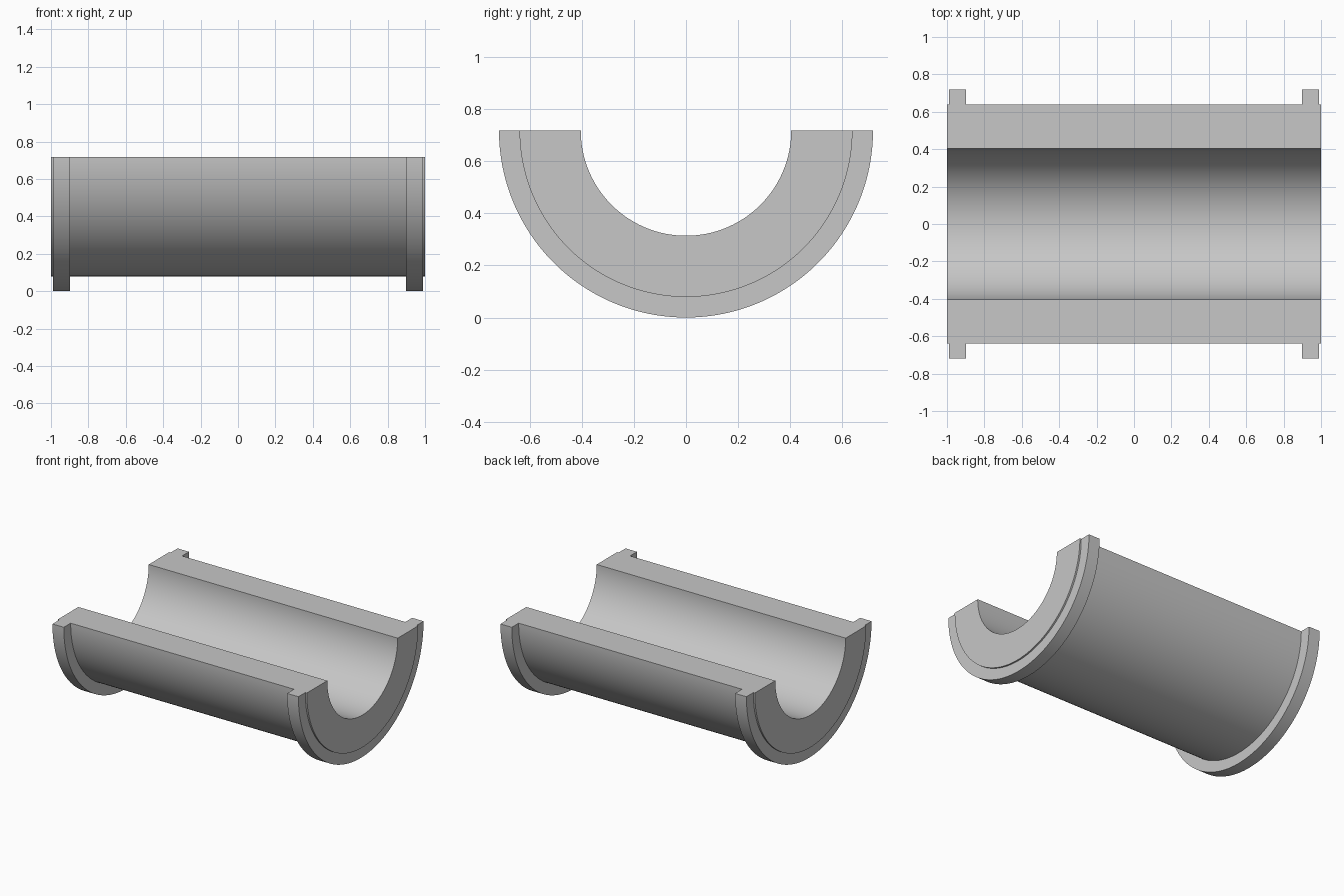
import bpy, bmesh, math

if "Cube" in bpy.data.objects:
    bpy.data.objects.remove(bpy.data.objects["Cube"])

R_IN, R_OUT, R_FLANGE = 0.404, 0.639, 0.718
X_END, X_F1, X_F0 = 1.0, 0.988, 0.897
SEGMENTS = 96

# Half of the wall cross-section as (x, radius), then mirrored along x
half = [(X_F0, R_OUT), (X_F0, R_FLANGE), (X_F1, R_FLANGE),
        (X_F1, R_OUT), (X_END, R_OUT), (X_END, R_IN)]
profile = half + [(-x, r) for x, r in reversed(half)]

# Sweep the section through the lower half turn about the x axis
bm = bmesh.new()
rings = []
for i in range(SEGMENTS + 1):
    a = math.pi * i / SEGMENTS
    rings.append([bm.verts.new((x, -r * math.cos(a), R_FLANGE - r * math.sin(a)))
                  for x, r in profile])
n = len(profile)
for a, b in zip(rings, rings[1:]):
    for j in range(n):
        k = (j + 1) % n
        bm.faces.new((a[j], a[k], b[k], b[j]))

# Flat split faces along both top edges
bm.faces.new(rings[0])
bm.faces.new(rings[-1][::-1])
bmesh.ops.recalc_face_normals(bm, faces=bm.faces)

mesh = bpy.data.meshes.new("half_bearing_shell")
bm.to_mesh(mesh)
bm.free()
shell = bpy.data.objects.new("half_bearing_shell", mesh)
bpy.context.collection.objects.link(shell)

# Plain grey metal
grey = bpy.data.materials.new("light_grey")
grey.diffuse_color = (0.57, 0.57, 0.57, 1.0)
grey.use_nodes = True
grey.node_tree.nodes["Principled BSDF"].inputs["Base Color"].default_value = grey.diffuse_color
mesh.materials.append(grey)

# Smooth curved walls, crisp corners
bpy.context.view_layer.objects.active = shell
shell.select_set(True)
bpy.ops.object.shade_smooth_by_angle(angle=math.radians(30))
